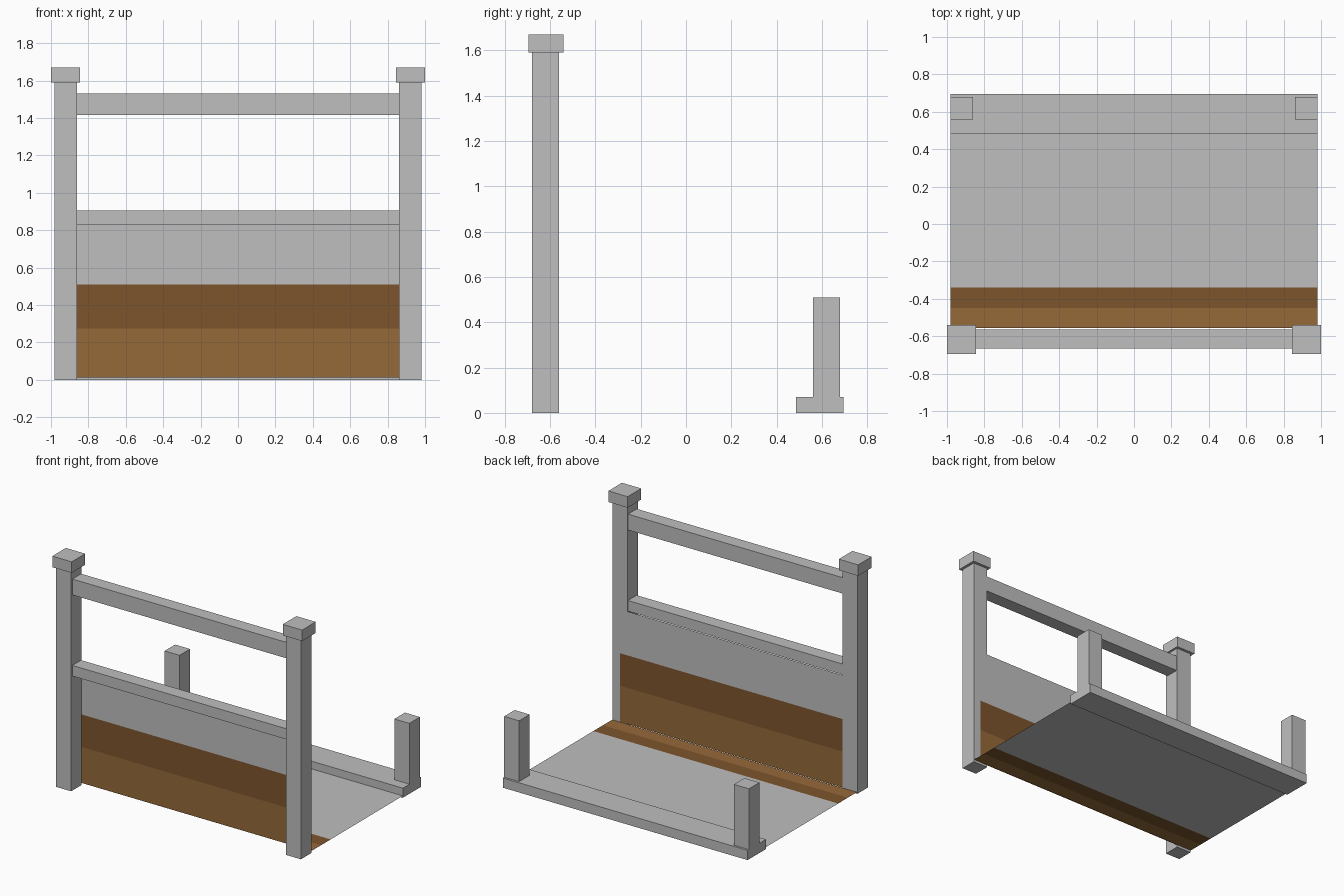
import bpy
import bmesh
from mathutils import Matrix, Vector

if "Cube" in bpy.data.objects:
    bpy.data.objects.remove(bpy.data.objects["Cube"])


def make_material(name, rgb):
    mat = bpy.data.materials.new(name)
    mat.use_nodes = True
    mat.diffuse_color = (*rgb, 1)
    mat.node_tree.nodes["Principled BSDF"].inputs["Base Color"].default_value = (*rgb, 1)
    return mat


grey = make_material("light grey", (0.52, 0.52, 0.52))
light_brown = make_material("light brown", (0.305, 0.144, 0.042))
dark_brown = make_material("dark brown", (0.202, 0.089, 0.025))


def finish(name, bm, materials):
    mesh = bpy.data.meshes.new(name)
    bm.to_mesh(mesh)
    bm.free()
    for mat in materials:
        mesh.materials.append(mat)
    obj = bpy.data.objects.new(name, mesh)
    bpy.context.collection.objects.link(obj)
    return obj


def box(name, low, high):
    """Grey block spanning two opposite corners."""
    low, high = Vector(low), Vector(high)
    bm = bmesh.new()
    place = Matrix.Translation((low + high) / 2) @ Matrix.Diagonal((*(high - low), 1))
    bmesh.ops.create_cube(bm, size=1, matrix=place)
    return finish(name, bm, [grey])


def sheet(name, x_low, x_high, profile):
    """Thin sheet swept along x; each profile step is one colour band."""
    bm = bmesh.new()
    rows = [[bm.verts.new((x, y, z)) for x in (x_low, x_high)] for y, z in profile]
    for band, (a, b) in enumerate(zip(rows, rows[1:])):
        face = bm.faces.new((a[0], a[1], b[1], b[0]))
        face.material_index = band
    return finish(name, bm, [light_brown, dark_brown, grey])


# Posts and caps, mirrored left and right
for side, sign in (("left", 1), ("right", -1)):
    inner, outer = sorted((sign * 0.86, sign * 0.98))
    box(side + "_front_post", (inner, -0.68, 0), (outer, -0.56, 1.59))
    box(side + "_back_post", (inner, 0.56, 0.07), (outer, 0.68, 0.51))
    cap_a, cap_b = sorted((sign * 0.845, sign * 1.0))
    box(side + "_post_cap", (cap_a, -0.695, 1.59), (cap_b, -0.54, 1.67))

# Rails
box("top_rail", (-0.86, -0.665, 1.415), (0.86, -0.565, 1.53))
box("middle_rail", (-0.86, -0.665, 0.828), (0.86, -0.565, 0.905))
box("back_sill", (-0.98, 0.485, 0), (0.98, 0.695, 0.07))

# Front panel and floor, each banded light brown, dark brown, grey
panel_y, floor_z = -0.559, 0.014
sheet("front_panel", -0.86, 0.92,
      [(panel_y, z) for z in (floor_z, 0.275, 0.51, 0.828)])
sheet("floor", -0.98, 0.98,
      [(y, floor_z) for y in (-0.555, -0.45, -0.34, 0.485)])
